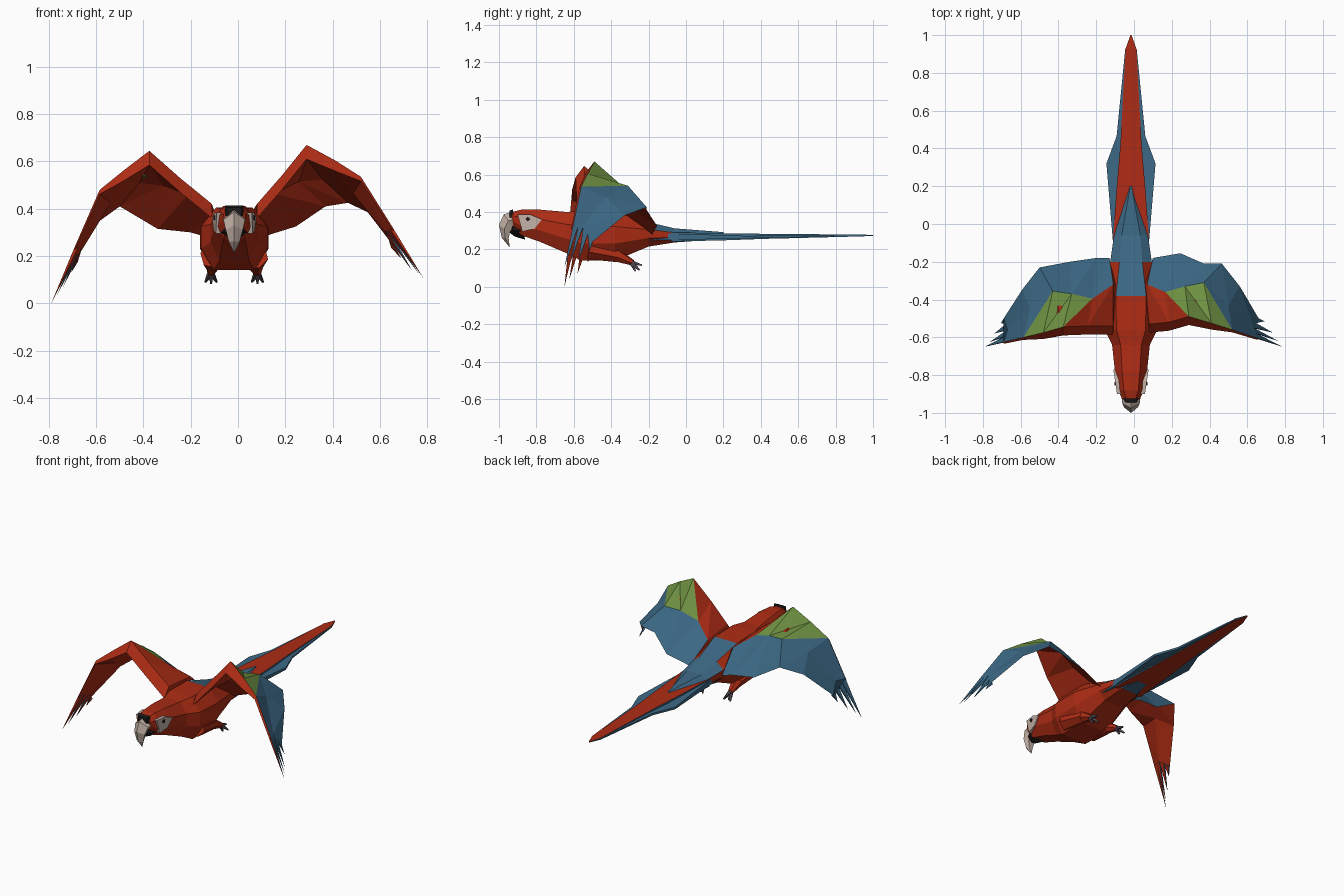
import bpy, bmesh
from mathutils import Vector as V

if "Cube" in bpy.data.objects:
    bpy.data.objects.remove(bpy.data.objects["Cube"])

CX = -0.016  # body centre line

def material(name, rgb):
    m = bpy.data.materials.new(name)
    m.diffuse_color = (*rgb, 1)
    m.use_nodes = True
    m.node_tree.nodes["Principled BSDF"].inputs["Base Color"].default_value = m.diffuse_color
    return m

RED, BLUE, GREEN, WHITE, BLACK, GREY = range(6)
MATS = [material("red", (.42, .025, .007)), material("blue", (.045, .14, .235)),
        material("green", (.16, .29, .055)), material("bone", (.55, .44, .38)),
        material("black", (.012, .01, .01)), material("claw_grey", (.075, .06, .075))]

def mesh(name, verts, faces, mats):
    """Flat-shaded object from points, faces and a colour per face."""
    bm = bmesh.new()
    vs = [bm.verts.new(v) for v in verts]
    for f, m in zip(faces, mats):
        bm.faces.new([vs[i] for i in f]).material_index = m
    bmesh.ops.remove_doubles(bm, verts=bm.verts, dist=1e-5)
    bmesh.ops.recalc_face_normals(bm, faces=bm.faces)
    me = bpy.data.meshes.new(name)
    bm.to_mesh(me)
    bm.free()
    for m in MATS:
        me.materials.append(m)
    ob = bpy.data.objects.new(name, me)
    bpy.context.collection.objects.link(ob)
    return ob

def loft(name, rings, colour):
    """Skin rings of equal size; colour is an index or a function (ring, side)."""
    n = len(rings[0])
    pick = colour if callable(colour) else lambda i, j: colour
    faces, mats = [], []
    for i in range(len(rings) - 1):
        for j in range(n):
            k = (j + 1) % n
            faces.append((i*n + j, i*n + k, i*n + n + k, i*n + n + j))
            mats.append(pick(i, j))
    last = (len(rings) - 1) * n
    faces += [tuple(range(n)), tuple(range(last, last + n))]
    mats += [pick(0, 0), pick(len(rings) - 2, 0)]
    return mesh(name, [p for r in rings for p in r], faces, mats)

def rod(name, p, q, r1, r2, colour, n=6):
    p, q = V(p), V(q)
    d = (q - p).normalized()
    a = d.orthogonal().normalized()
    b = d.cross(a)
    from math import cos, sin, tau
    ring = lambda c, r: [c + (a*cos(tau*i/n) + b*sin(tau*i/n))*r for i in range(n)]
    return loft(name, [ring(p, r1), ring(q, r2)], colour)

# Body, head and rump: y, half width, bottom, top
def body_ring(y, w, zb, zt):
    half = [(.55*w, zt), (w, zb + .7*(zt - zb)), (w, zb + .35*(zt - zb)), (.62*w, zb)]
    right = [(CX + x, y, z) for x, z in half]
    return right + [(CX - x, y, z) for x, z in reversed(half)]

BODY = [(-.93, .045, .33, .40), (-.88, .07, .275, .412), (-.78, .085, .24, .412),
        (-.64, .10, .18, .40), (-.56, .14, .14, .405), (-.38, .145, .14, .40),
        (-.20, .11, .215, .345), (-.06, .09, .237, .312), (.20, .006, .255, .292)]
loft("body", [body_ring(*s) for s in BODY],
     lambda i, j: BLUE if (i >= 5 and j == 7) or (i >= 6 and j in (0, 6)) or i == 7 else RED)

# Tail: wide blue side feathers and long red centre feathers
def slab(y, w, zb, zt):
    return [(CX - w, y, zt), (CX + w, y, zt), (CX + w, y, zb), (CX - w, y, zb)]

loft("tail_side_feathers", [slab(*s) for s in (
    (-.33, .10, .245, .262), (-.1, .095, .25, .285), (.32, .13, .258, .272),
    (.465, .076, .262, .274), (.93, .03, .27, .277))], BLUE)
loft("tail_centre_feathers", [slab(*s) for s in (
    (-.08, .095, .242, .291), (.2, .075, .248, .286), (.42, .056, .256, .283),
    (.93, .028, .269, .279), (1, .003, .272, .277))],
     lambda i, j: RED if j in (0, 2) else BLUE)

# Beak: outer and inner profile points with half width
def beak_ring(oy, oz, iy, iz, w):
    my, mz = (oy + iy)/2, (oz + iz)/2
    return [(CX, oy, oz), (CX + w, my, mz), (CX + .6*w, iy, iz),
            (CX - .6*w, iy, iz), (CX - w, my, mz)]

loft("upper_beak", [beak_ring(*s) for s in (
    (-.92, .403, -.885, .315, .052), (-.975, .387, -.925, .32, .046),
    (-1, .33, -.942, .29, .036), (-.985, .262, -.948, .258, .023),
    (-.945, .213, -.943, .218, .002))], WHITE)
loft("lower_beak", [beak_ring(*s) for s in (
    (-.86, .252, -.88, .345, .06), (-.915, .268, -.93, .335, .042),
    (-.945, .29, -.945, .31, .012))], BLACK)
loft("brow_band", [slab(-.945, .03, .37, .406), slab(-.925, .04, .37, .414)], BLACK)

# Wings
def wing(side, s, stations, tips):
    taper = (1, 1, 1, .75, .3, .2)
    verts, faces, mats = [], [], []
    for (ridge, mid, trail), t in zip(stations, taper):
        r, m, e = V(ridge), V(mid), V(trail)
        verts += [r + V((0, -.045*t, -.06*t)), r, m, e, m + V((-.012*s, 0, -.016))]
    cover = ((RED, RED), (RED, GREEN), (GREEN, GREEN), (GREEN, BLUE), (BLUE, BLUE))
    for i, (c1, c2) in enumerate(cover):
        F, R, M, T, U = range(5*i, 5*i + 5)
        f, r, m, t, u = range(5*i + 5, 5*i + 10)
        faces += [(F, R, r, f), (R, r, M), (r, m, M), (M, m, T), (m, t, T),
                  (T, t, U), (t, u, U), (U, u, F), (u, f, F)]
        mats += [RED, c1, c2, BLUE, BLUE, RED, RED, RED, RED]
    n = len(verts)
    faces += [(0, 1, 2, 3, 4), tuple(range(n - 5, n))]
    mats += [RED, BLUE]
    mesh(side + "_wing", verts, faces, mats)

    # Primary feathers fan out from the last wing section
    R, M, T = (V(p) for p in stations[-1])
    edge = lambda k: R.lerp(M, 2*k) if k < .5 else M.lerp(T, 2*k - 1)
    inner = V((-.012*s, 0, -.006))
    for i, tip in enumerate(tips):
        p, q, tip = edge(i/len(tips)), edge((i + 1)/len(tips)), V(tip)
        mesh(f"{side}_primary_feather_{i + 1}", [p, q, tip, p + inner, q + inner],
             [(0, 1, 2), (4, 3, 2), (0, 3, 4, 1), (0, 2, 3), (1, 4, 2)],
             [BLUE, RED, BLUE, BLUE if i else RED, BLUE])

# Each station: leading ridge, middle, trailing edge
wing("right", 1, [
    ((.08, -.53, .42), (.07, -.32, .40), (.10, -.18, .28)),
    ((.185, -.52, .54), (.165, -.36, .48), (.245, -.155, .325)),
    ((.29, -.49, .67), (.27, -.33, .53), (.37, -.21, .41)),
    ((.41, -.525, .605), (.37, -.31, .54), (.465, -.21, .425)),
    ((.52, -.56, .535), (.50, -.43, .48), (.56, -.33, .38)),
    ((.655, -.605, .32), (.635, -.55, .32), (.66, -.50, .24))],
    [(.785, -.65, .105), (.765, -.62, .125), (.735, -.575, .14), (.69, -.515, .19)])
wing("left", -1, [
    ((-.11, -.54, .42), (-.11, -.32, .40), (-.13, -.18, .28)),
    ((-.245, -.54, .53), (-.22, -.395, .48), (-.20, -.18, .30)),
    ((-.375, -.545, .645), (-.33, -.37, .515), (-.34, -.20, .315)),
    ((-.48, -.575, .565), (-.43, -.355, .525), (-.50, -.23, .41)),
    ((-.585, -.60, .48), (-.55, -.45, .44), (-.59, -.345, .345)),
    ((-.69, -.625, .24), (-.67, -.56, .245), (-.69, -.50, .18))],
    [(-.79, -.65, 0), (-.765, -.625, .035), (-.74, -.58, .07), (-.705, -.525, .13)])

# Mirrored small parts: face patch, eye, leg and foot
PATCH = [(-.90, .385), (-.83, .385), (-.77, .36), (-.81, .31), (-.875, .295)]
for side, s in (("right", 1), ("left", -1)):
    width = lambda y: .085 + .15*(y + .78) + .007
    loft(side + "_face_patch",
         [[(CX + s*.04, y, z) for y, z in PATCH],
          [(CX + s*width(y), y, z) for y, z in PATCH]], WHITE)
    rod(side + "_eye", (CX + s*.06, -.845, .362), (CX + s*.087, -.845, .362),
        .014, .01, BLACK)
    x = CX + s*.09
    rod(side + "_thigh", (x, -.52, .20), (x, -.36, .165), .055, .036, RED)
    rod(side + "_shin", (x, -.37, .168), (x + s*.008, -.285, .128), .036, .016, RED)
    for i, (dx, y, z) in enumerate(((-.024, -.25, .09), (.024, -.25, .09),
                                    (0, -.235, .115), (0, -.27, .083))):
        rod(f"{side}_toe_{i + 1}", (x + s*.008, -.295, .132),
            (x + s*.008 + dx, y, z), .016, .005, GREY, 4)
